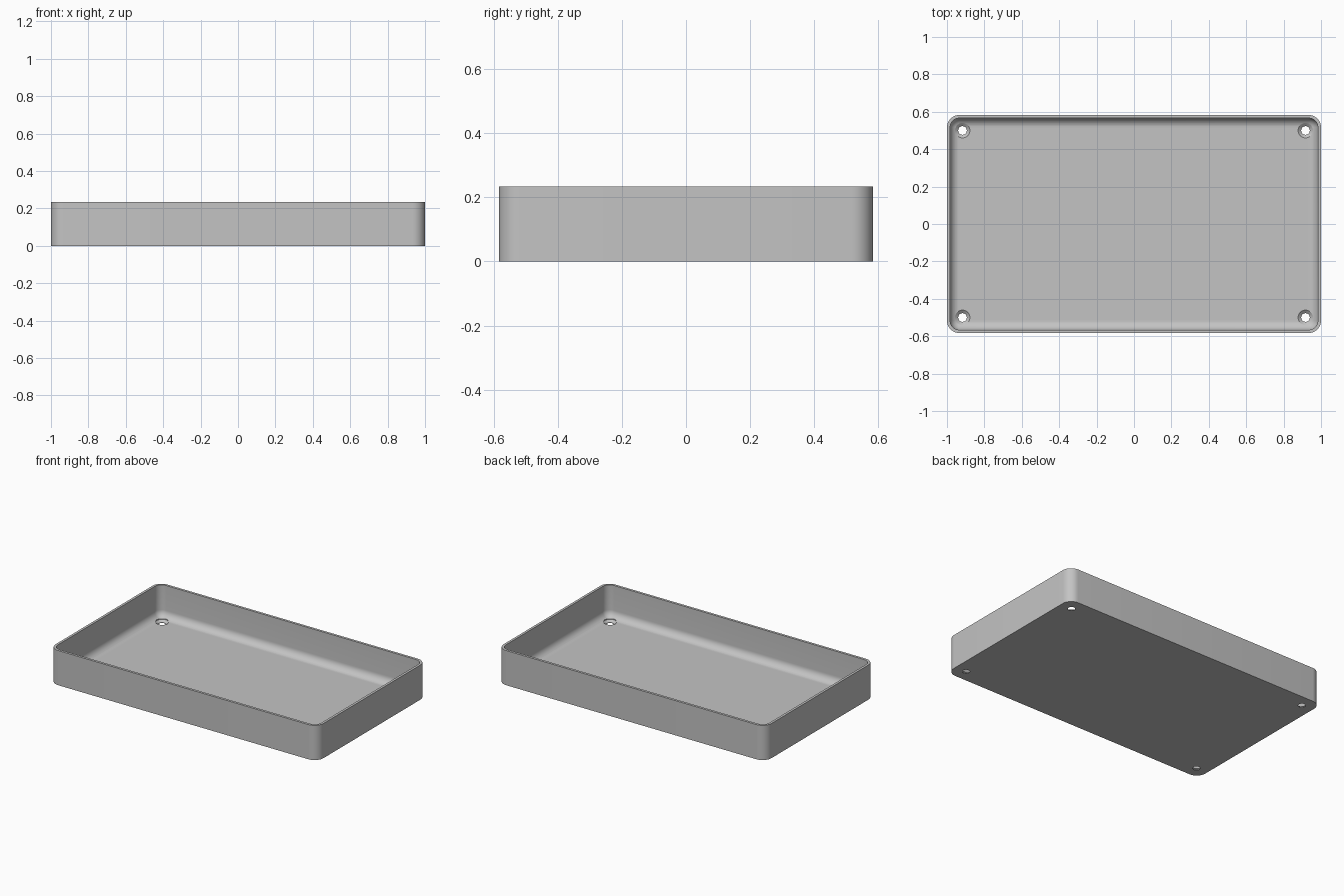
import bpy, bmesh
from math import pi, sin, cos

if "Cube" in bpy.data.objects:
    bpy.data.objects.remove(bpy.data.objects["Cube"])

HALF_X, HALF_Y, HEIGHT = 1.0, 0.583, 0.234
WALL, CORNER, FILLET = 0.0167, 0.0667, 0.05
HOLE_X, HOLE_Y, HOLE_R, SINK_R = 0.917, 0.5, 0.023, 0.04
STEPS = 10

grey = bpy.data.materials.new("plain grey")
grey.use_nodes = True
colour = (0.55, 0.55, 0.55, 1)
grey.diffuse_color = colour
grey.node_tree.nodes["Principled BSDF"].inputs["Base Color"].default_value = colour


def make_object(name, bm):
    bmesh.ops.remove_doubles(bm, verts=bm.verts, dist=1e-5)
    bmesh.ops.recalc_face_normals(bm, faces=bm.faces)
    mesh = bpy.data.meshes.new(name)
    bm.to_mesh(mesh)
    bm.free()
    mesh.materials.append(grey)
    obj = bpy.data.objects.new(name, mesh)
    bpy.context.collection.objects.link(obj)
    return obj


def rounded_ring(bm, inset, z):
    """Rounded rectangle of vertices, inset from the outer outline."""
    radius = max(CORNER - inset, 0)
    verts = []
    for q, (sx, sy) in enumerate([(1, 1), (-1, 1), (-1, -1), (1, -1)]):
        for i in range(STEPS + 1):
            a = (q + i / STEPS) * pi / 2
            verts.append(bm.verts.new((sx * (HALF_X - inset - radius) + radius * cos(a),
                                       sy * (HALF_Y - inset - radius) + radius * sin(a), z)))
    return verts


def circle_ring(bm, x, y, r, z, count=40):
    return [bm.verts.new((x + r * cos(2 * pi * i / count),
                          y + r * sin(2 * pi * i / count), z)) for i in range(count)]


def skin(bm, rings):
    """Bridge the rings in order and cap both ends."""
    for a, b in zip(rings, rings[1:]):
        for i in range(len(a)):
            j = (i + 1) % len(a)
            bm.faces.new((a[i], a[j], b[j], b[i]))
    bm.faces.new(rings[0])
    bm.faces.new(rings[-1])


# Tray shell: outer wall, rim, inner wall and rounded floor edge
bm = bmesh.new()
profile = [(0, 0), (0, HEIGHT), (WALL, HEIGHT)]
for i in range(STEPS + 1):
    a = i / STEPS * pi / 2
    profile.append((WALL + FILLET * (1 - cos(a)), WALL + FILLET * (1 - sin(a))))
skin(bm, [rounded_ring(bm, inset, z) for inset, z in profile])
tray = make_object("tray", bm)

# Countersunk screw holes, one in each corner of the floor
bm = bmesh.new()
for sx in (-1, 1):
    for sy in (-1, 1):
        steps = [(HOLE_R, -0.05), (HOLE_R, 0.003), (SINK_R, WALL), (SINK_R, 0.1)]
        skin(bm, [circle_ring(bm, sx * HOLE_X, sy * HOLE_Y, r, z) for r, z in steps])
cutter = make_object("screw_hole_cutter", bm)
cutter.hide_render = True

bpy.ops.object.select_all(action="DESELECT")
bpy.context.view_layer.objects.active = tray
tray.select_set(True)
cut = tray.modifiers.new("screw holes", "BOOLEAN")
cut.operation = "DIFFERENCE"
cut.solver = "EXACT"
cut.object = cutter
bpy.ops.object.modifier_apply(modifier=cut.name)
bpy.data.objects.remove(cutter)

bpy.ops.object.shade_smooth_by_angle(angle=pi / 6)
